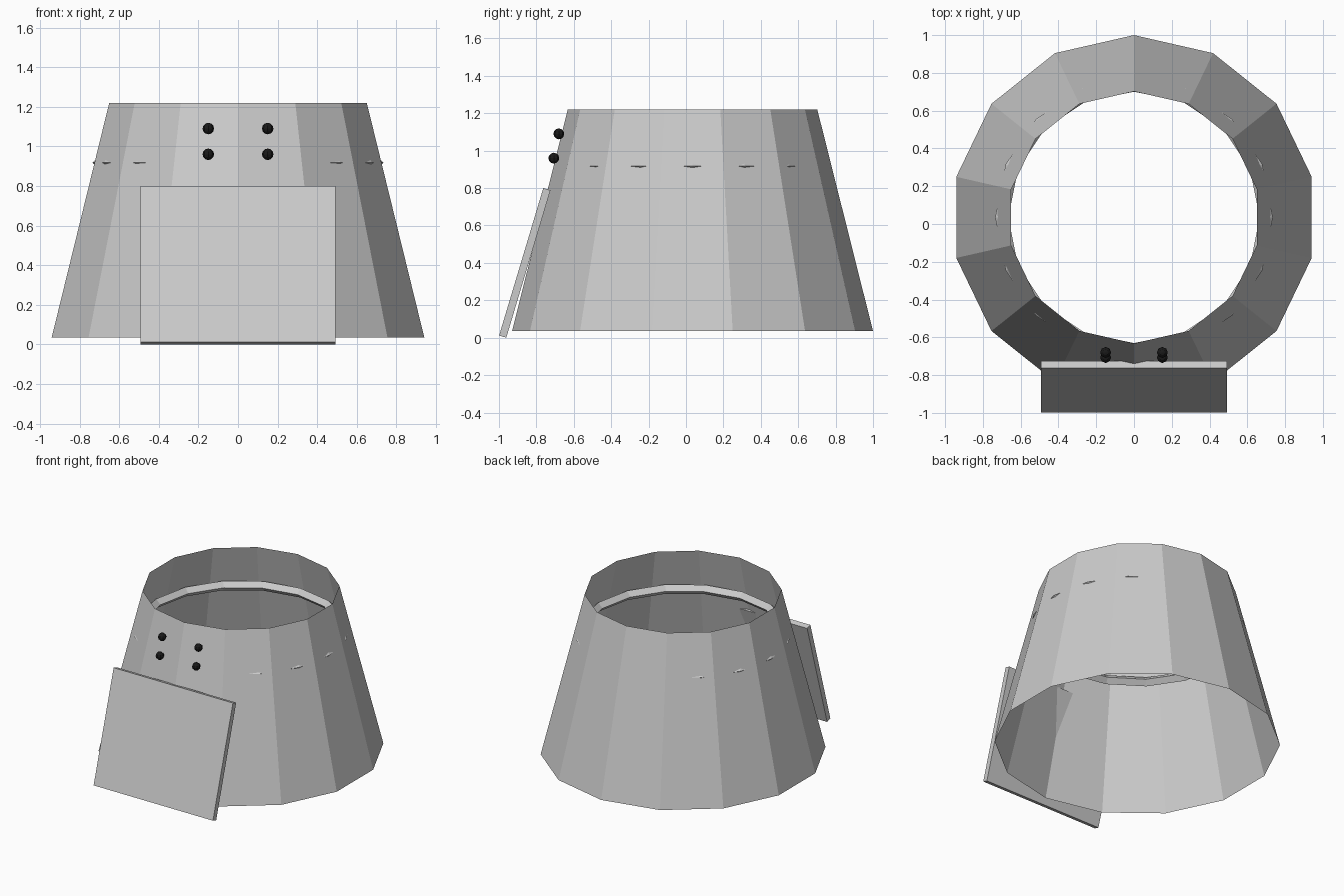
import bpy
from math import atan2
from mathutils import Vector

if "Cube" in bpy.data.objects:
    bpy.data.objects.remove(bpy.data.objects["Cube"])

CY = 0.035  # centre of the shade in y

# Open tapered shell, 14 sides
bpy.ops.mesh.primitive_cone_add(vertices=14, radius1=0.965, radius2=0.667, depth=1.185,
                                end_fill_type='NOTHING', location=(0, CY, 0.035 + 1.185 / 2))
bpy.context.object.name = "tapered_shell"

# Inner ring, its corners just poking through the shell
bpy.ops.mesh.primitive_torus_add(major_segments=16, minor_segments=4, major_radius=0.70,
                                 minor_radius=0.035, location=(0, CY, 0.918))
bpy.context.object.name = "inner_ring"

# Leaning front plate
bottom, top = Vector((0, -0.98, 0.006)), Vector((0, -0.744, 0.794))
lean = top - bottom
bpy.ops.mesh.primitive_cube_add(size=1, location=(bottom + top) / 2,
                                rotation=(-atan2(lean.y, lean.z), 0, 0))
plate = bpy.context.object
plate.name = "front_plate"
plate.scale = (0.985, 0.04, lean.length)

# Black studs above the plate
black = bpy.data.materials.new("black")
black.diffuse_color = (0.01, 0.01, 0.01, 1)
black.use_nodes = True
black.node_tree.nodes["Principled BSDF"].inputs["Base Color"].default_value = black.diffuse_color
for row, (y, z) in enumerate([(-0.68, 1.09), (-0.707, 0.96)]):
    for side, x in (("left", -0.15), ("right", 0.15)):
        bpy.ops.mesh.primitive_uv_sphere_add(segments=8, ring_count=6, radius=0.029,
                                             location=(x, y, z))
        stud = bpy.context.object
        stud.name = f"stud_{side}_{row + 1}"
        stud.data.materials.append(black)
